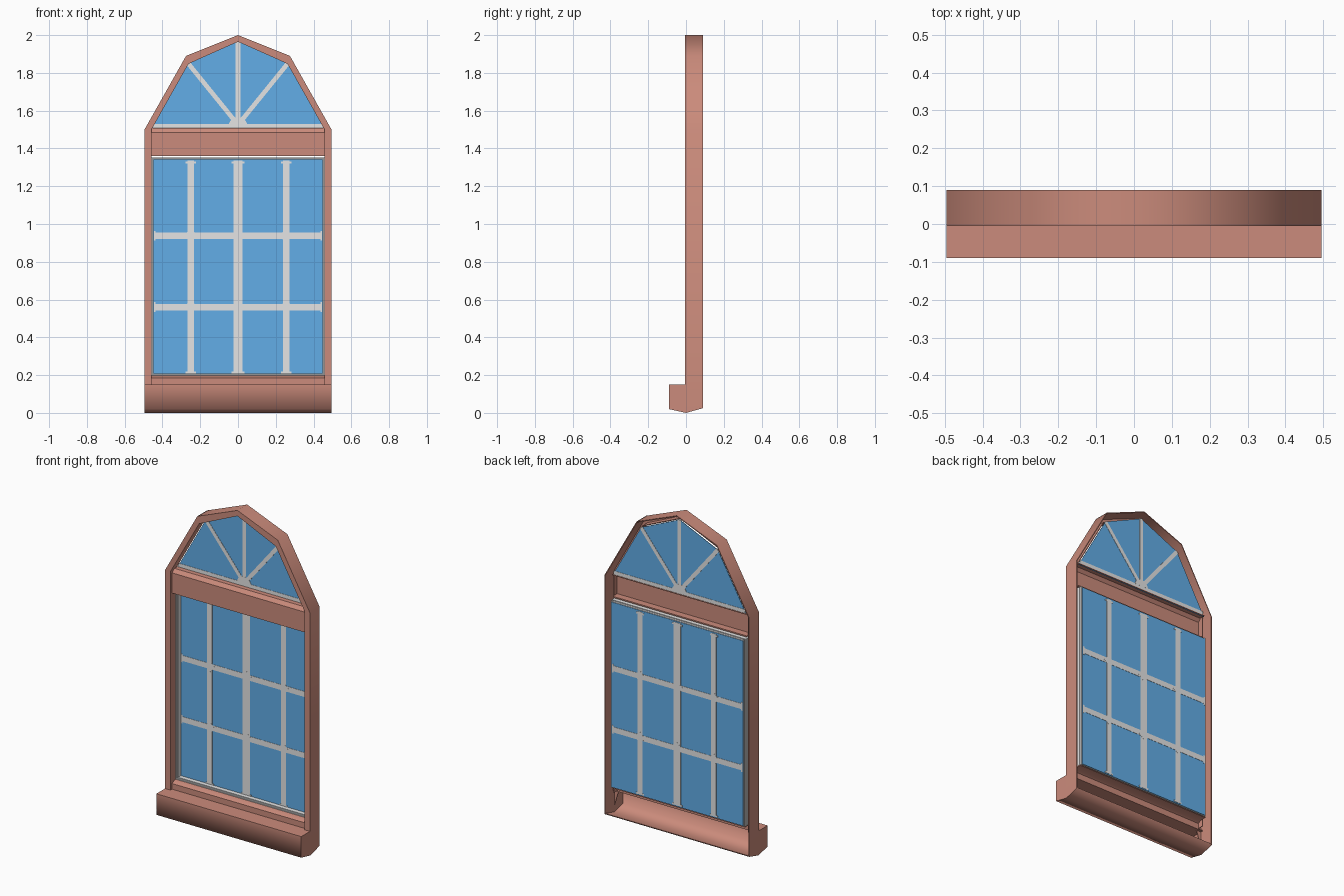
import bpy, bmesh, math
from mathutils import Vector

cube = bpy.data.objects.get("Cube")
if cube:
    bpy.data.objects.remove(cube, do_unlink=True)


def material(name, rgb):
    m = bpy.data.materials.new(name)
    m.use_nodes = True
    m.diffuse_color = (*rgb, 1)
    m.node_tree.nodes["Principled BSDF"].inputs["Base Color"].default_value = (*rgb, 1)
    return m


CLAY = material("clay_brown", (0.60, 0.26, 0.20))
GLASS = material("glass_blue", (0.125, 0.43, 0.82))
WHITE = material("pale_grey", (0.78, 0.78, 0.78))


def finish(name, bm, mat, angle):
    bmesh.ops.recalc_face_normals(bm, faces=bm.faces)
    mesh = bpy.data.meshes.new(name)
    bm.to_mesh(mesh)
    bm.free()
    mesh.materials.append(mat)
    ob = bpy.data.objects.new(name, mesh)
    bpy.context.collection.objects.link(ob)
    bpy.ops.object.select_all(action="DESELECT")
    ob.select_set(True)
    bpy.context.view_layer.objects.active = ob
    bpy.ops.object.shade_smooth_by_angle(angle=math.radians(angle))


def prism(bm, points, shift):
    """Extrude a closed outline of 3D points along a vector."""
    face = bm.faces.new([bm.verts.new(p) for p in points])
    new = bmesh.ops.extrude_face_region(bm, geom=[face], use_keep_orig=True)["geom"]
    bmesh.ops.translate(bm, vec=shift, verts=[v for v in new if isinstance(v, bmesh.types.BMVert)])


def panel(bm, outline, y0, y1):
    """Outline in x,z given depth from y0 to y1."""
    prism(bm, [(x, y0, z) for x, z in outline], (0, y1 - y0, 0))


def bar(bm, a, b, width, y0, y1):
    """Straight bar in the window plane from a to b."""
    a, b = Vector(a), Vector(b)
    d = (b - a).normalized()
    n = Vector((-d.y, d.x)) * width / 2
    panel(bm, [a + n, b + n, b - n, a - n], y0, y1)


def across(bm, profile, x0, x1):
    """Profile in y,z running across the window."""
    prism(bm, [(x0, y, z) for y, z in profile], (x1 - x0, 0, 0))


def arch(half, low, shoulder, x_mid, z_mid, top):
    """Symmetric arched outline, open at the foot."""
    side = [(half, low), (half, shoulder), (x_mid, z_mid)]
    return side + [(0, top)] + [(-x, z) for x, z in reversed(side)]


# Arched surround: thin outer wall, front face and inner return, open behind
OUT, IN = 0.495, 0.458
outer = arch(OUT, 0.025, 1.5, 0.275, 1.89, 2.0)
lining = arch(OUT - 0.005, 0.025, 1.498, 0.272, 1.885, 1.994)
inner = arch(IN, 0.15, 1.5, 0.262, 1.848, 1.965)
inner_back = arch(IN + 0.004, 0.15, 1.502, 0.264, 1.852, 1.97)
bm = bmesh.new()
panel(bm, outer + lining[::-1], -0.005, 0.09)
finish("outer_wall", bm, CLAY, 50)
bm = bmesh.new()
panel(bm, outer + inner[::-1], -0.005, 0)
panel(bm, inner_back + inner[::-1], -0.003, 0.05)
finish("front_surround", bm, CLAY, 30)

# Sill: hollow shell with closed ends
bm = bmesh.new()
across(bm, [(-0.09, 0.15), (-0.09, 0.02), (0, 0), (0.09, 0.025), (0.09, 0.03), (0, 0.005),
            (-0.085, 0.025), (-0.085, 0.145), (0.015, 0.145), (0.015, 0.15)], -0.494, 0.494)
finish("sill", bm, CLAY, 80)
bm = bmesh.new()
for x in (-OUT, OUT - 0.005):
    across(bm, [(-0.09, 0.15), (-0.09, 0.02), (0, 0), (0.09, 0.025), (0, 0.15)], x, x + 0.005)
finish("sill_ends", bm, CLAY, 30)

# Sloping step under the sash
bm = bmesh.new()
across(bm, [(0.01, 0.145), (0.01, 0.185), (0.035, 0.197), (0.078, 0.197), (0.078, 0.192),
            (0.035, 0.192), (0.015, 0.182), (0.015, 0.145)], -IN, IN)
finish("sill_step", bm, CLAY, 30)

# Transom: hollow channel between the sash and the arched light
bm = bmesh.new()
across(bm, [(0.012, 1.36), (0.012, 1.485), (0.03, 1.507), (0.068, 1.507), (0.068, 1.502),
            (0.033, 1.502), (0.017, 1.483), (0.017, 1.368), (0.06, 1.368), (0.06, 1.36)], -IN, IN)
finish("transom", bm, CLAY, 30)

# Lower sash: stepped border, glass and glazing bars
LOW, HIGH = 0.198, 1.352
bm = bmesh.new()
for x in (-1, 1):
    bar(bm, (x * 0.4545, LOW), (x * 0.4545, HIGH), 0.006, 0.045, 0.07)
    bar(bm, (x * 0.4505, LOW), (x * 0.4505, HIGH), 0.006, 0.055, 0.083)
for z, s in ((LOW, 1), (HIGH, -1)):
    bar(bm, (-IN, z + s * 0.003), (IN, z + s * 0.003), 0.006, 0.045, 0.07)
    bar(bm, (-0.453, z + s * 0.008), (0.453, z + s * 0.008), 0.006, 0.055, 0.083)
finish("sash_border", bm, WHITE, 30)

bm = bmesh.new()
bar(bm, (0, LOW + 0.003), (0, HIGH - 0.008), 0.9, 0.082, 0.085)
finish("sash_glass", bm, GLASS, 30)

FRONT, BACK = 0.0805, 0.0865
columns = ((-0.25, 0.034), (0, 0.048), (0.255, 0.034))
rows = (0.56, 0.938)
bm = bmesh.new()
for x, width in columns:
    bar(bm, (x, LOW + 0.01), (x, HIGH - 0.015), width, FRONT, BACK)
    for z in (0.213, 1.326):
        bar(bm, (x - width / 2 - 0.01, z), (x + width / 2 + 0.01, z), 0.01, FRONT, BACK)
for z in rows:
    bar(bm, (-0.446, z), (0.446, z), 0.034, FRONT, BACK)
    for x in (-0.441, 0.441):
        bar(bm, (x, z - 0.026), (x, z + 0.026), 0.01, FRONT, BACK)
    for x, width in columns:
        r = width / 2 + 0.02
        panel(bm, [(x - r, z), (x, z + 0.037), (x + r, z), (x, z - 0.037)],
              FRONT - 0.0005, BACK + 0.0005)
finish("sash_glazing_bars", bm, WHITE, 30)

# Arched light: glass, foot bar, hub and spokes
bm = bmesh.new()
panel(bm, inner[1:-1], 0.0605, 0.0635)
finish("arch_glass", bm, GLASS, 30)

bm = bmesh.new()
bar(bm, (-0.45, 1.518), (0.45, 1.518), 0.024, 0.059, 0.065)
for tip in inner[2:5]:
    bar(bm, (0, 1.525), tip, 0.024, 0.059, 0.065)
panel(bm, [(-0.05, 1.527), (0.05, 1.527), (0.03, 1.565), (-0.03, 1.565)], 0.0585, 0.0655)
finish("arch_glazing_bars", bm, WHITE, 30)
